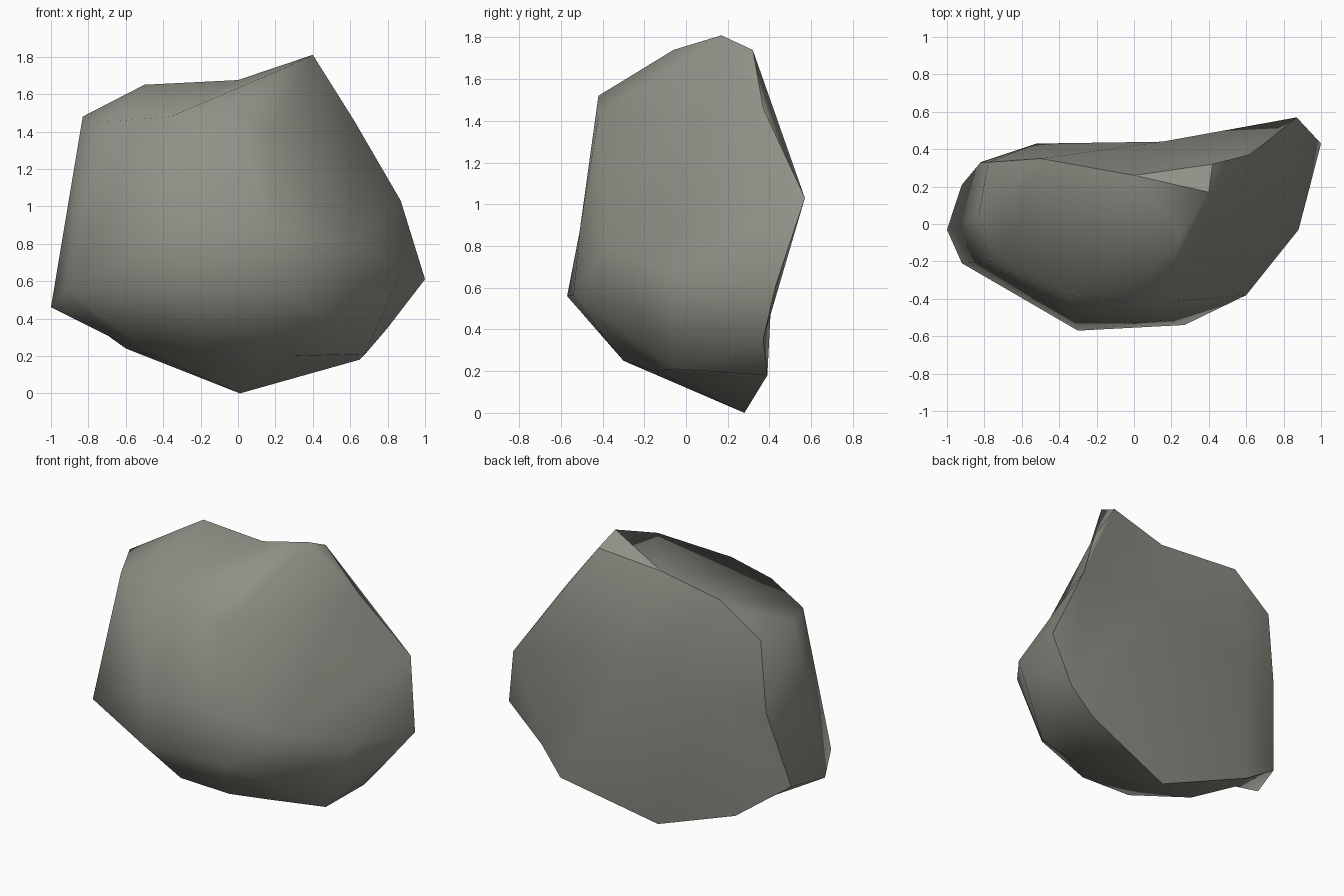
import bpy, bmesh, math
from mathutils import Vector
from mathutils.geometry import delaunay_2d_cdt

if "Cube" in bpy.data.objects:
    bpy.data.objects.remove(bpy.data.objects["Cube"])

# Corner points of the boulder, grouped by area
back_rim = [(.42, .32, 1.74), (0, .26, 1.675), (-.5, .35, 1.65), (-.78, .33, 1.45),
            (-.82, .33, .98), (-.92, .21, .47), (-.6, .34, .24), (.01, .28, 0),
            (.65, .39, .18), (.8, .37, .35), (1, .43, .61), (.87, .57, 1.03), (.62, .37, 1.46)]
back_middle = [(-.52, .43, 1.0), (.15, .44, 1.15)]
top_ridge = [(.4, .17, 1.81), (.25, -.06, 1.74), (-.04, -.42, 1.52), (-.36, -.38, 1.48),
             (-.72, -.2, 1.45), (-.83, .05, 1.48)]
front_bulge = [(.17, -.42, 1.42), (-.32, -.51, .87), (.18, -.51, .87), (-.3, -.57, .56),
               (.27, -.54, .56), (.6, -.38, .8), (.88, -.03, .67), (-.92, -.21, .56), (-1, -.03, .46)]
underside = [(-.21, -.3, .26), (.15, -.3, .25), (.3, -.15, .2), (.68, -.05, .21),
             (-.45, 0, .2), (-.68, .14, .3)]
points = [Vector(p) for p in back_rim + top_ridge + front_bulge + underside + back_middle]
n_rim = len(back_rim)
n_front = len(points) - len(back_middle)
rim_edges = [(i, (i + 1) % n_rim) for i in range(n_rim)]
peak = n_rim
peak_edges = [(peak, 0), (peak, 1)]          # the small flat facet at the peak
left_tip = n_rim + len(top_ridge) + len(front_bulge) - 1
# Creases that run across the top, and down the left side
front_creases = [(1, peak + 1), (peak + 1, peak + 3), (peak + 5, left_tip)]
# Creases beside the spur on the back
back_creases = [(0, 11), (11, 9)]


def unroll(p):
    """Flatten the wrap-around front shell to 2D, as seen from the middle of the rock."""
    d = p - Vector((0, 0, .9))
    angle = math.acos(-d.y / d.length)
    return Vector((d.x, d.z)).normalized() * angle


bm = bmesh.new()
verts = [bm.verts.new(p) for p in points]


def skin(ids, flatten, edges):
    """Triangulate the given points inside the rim."""
    local = {g: k for k, g in enumerate(ids)}
    result = delaunay_2d_cdt([flatten(points[g]) for g in ids],
                             [(local[a], local[b]) for a, b in edges], [], 1, 1e-6)
    for tri in result[2]:
        corners = [ids[result[3][k][0]] for k in tri]
        bm.faces.new([verts[g] for g in corners])


# Bulging front shell, and the nearly flat back
skin(list(range(n_front)), unroll, rim_edges + peak_edges + front_creases)
skin(list(range(n_rim)) + list(range(n_front, len(points))),
     lambda p: Vector((p.x, p.z)), rim_edges + back_creases)
bmesh.ops.recalc_face_normals(bm, faces=bm.faces)

# Smooth everywhere, crisp along the rim and the peak facet
for f in bm.faces:
    f.smooth = True
for a, b in rim_edges + peak_edges:
    edge = bm.edges.get((verts[a], verts[b]))
    if edge:
        edge.smooth = False

mesh = bpy.data.meshes.new("boulder")
bm.to_mesh(mesh)
bm.free()
boulder = bpy.data.objects.new("boulder", mesh)
bpy.context.collection.objects.link(boulder)

# Grey stone
stone = bpy.data.materials.new("grey stone")
stone.diffuse_color = (.285, .28, .243, 1)
stone.use_nodes = True
stone.node_tree.nodes["Principled BSDF"].inputs["Base Color"].default_value = stone.diffuse_color
mesh.materials.append(stone)
